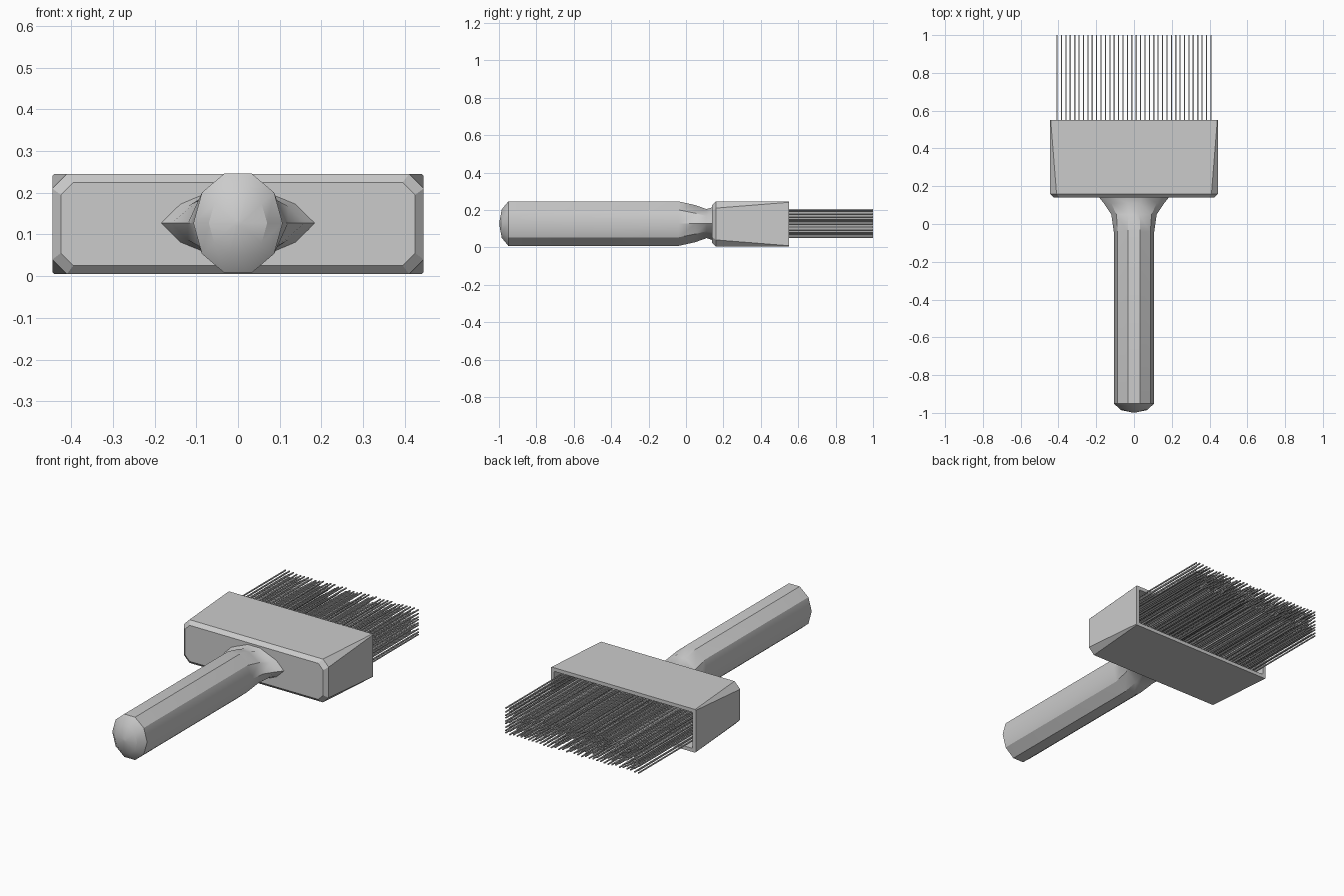
import bpy, bmesh, math, random

random.seed(4)
cube = bpy.data.objects.get("Cube")
if cube:
    bpy.data.objects.remove(cube, do_unlink=True)


def material(name, value):
    mat = bpy.data.materials.new(name)
    mat.use_nodes = True
    color = (value, value, value, 1)
    mat.diffuse_color = color
    mat.node_tree.nodes["Principled BSDF"].inputs["Base Color"].default_value = color
    return mat


grey = material("plain grey", 0.6)


def finish(name, bm, angle=None):
    bmesh.ops.recalc_face_normals(bm, faces=bm.faces)
    mesh = bpy.data.meshes.new(name)
    bm.to_mesh(mesh)
    bm.free()
    mesh.materials.append(grey)
    obj = bpy.data.objects.new(name, mesh)
    bpy.context.collection.objects.link(obj)
    if angle:
        bpy.ops.object.select_all(action="DESELECT")
        obj.select_set(True)
        bpy.context.view_layer.objects.active = obj
        bpy.ops.object.shade_smooth_by_angle(angle=math.radians(angle))
    return obj


def loft(name, sections, angle=None):
    """Bridge cross-sections of equal point count and cap both ends."""
    bm = bmesh.new()
    rings = [[bm.verts.new(p) for p in s] for s in sections]
    for a, b in zip(rings, rings[1:]):
        for i in range(len(a)):
            j = (i + 1) % len(a)
            bm.faces.new((a[i], a[j], b[j], b[i]))
    bm.faces.new(rings[0])
    bm.faces.new(rings[-1])
    return finish(name, bm, angle)


def box_section(y, half_x, half_z, cut, zc=0.125):
    """Rectangle with chamfered corners."""
    corner = [(half_x, half_z - cut), (half_x - cut, half_z)]
    quad = corner + [(-x, z) for x, z in reversed(corner)]
    quad += [(-x, -z) for x, z in quad]
    return [(x, y, zc + z) for x, z in quad]


def round_section(y, rx, rz, power=1.0, zc=0.127, sides=10):
    """Ellipse, pinched toward a diamond as power rises."""
    points = []
    for i in range(sides):
        a = math.tau * (i + 0.5) / sides + math.pi / sides
        c, s = math.cos(a), math.sin(a)
        points.append((math.copysign(abs(c) ** power, c) * rx, y,
                       zc + math.copysign(abs(s) ** power, s) * rz))
    return points


# Ferrule: chamfered at the handle end, hollow toward the bristles
loft("ferrule", [
    box_section(0.14, 0.425, 0.1, 0.03),
    box_section(0.16, 0.445, 0.12, 0.035),
    box_section(0.55, 0.445, 0.12, 0.004),
    box_section(0.55, 0.425, 0.1, 0.004),
    box_section(0.26, 0.425, 0.1, 0.004),
], 25)

# Handle with a blunt tip and a neck flaring sideways into the ferrule
loft("handle", [
    round_section(-0.998, 0.008, 0.008),
    round_section(-0.985, 0.07, 0.08),
    round_section(-0.95, 0.107, 0.125),
    round_section(-0.04, 0.107, 0.125),
    round_section(0.05, 0.12, 0.105, 1.2),
    round_section(0.11, 0.16, 0.083, 1.35),
    round_section(0.16, 0.2, 0.1, 1.35),
], 32)

# Bristles: columns of thin square rods with slightly uneven heights
columns, rows, half = 36, 9, 0.003
bm = bmesh.new()
for i in range(columns):
    for j in range(rows):
        x = -0.407 + 0.814 * i / (columns - 1)
        z = 0.057 + 0.14 * j / (rows - 1) + random.uniform(-0.005, 0.005)
        made = bmesh.ops.create_cube(bm, size=1)["verts"]
        bmesh.ops.scale(bm, vec=(2 * half, 0.75, 2 * half), verts=made)
        bmesh.ops.translate(bm, vec=(x, 0.625, z), verts=made)
finish("bristles", bm)
